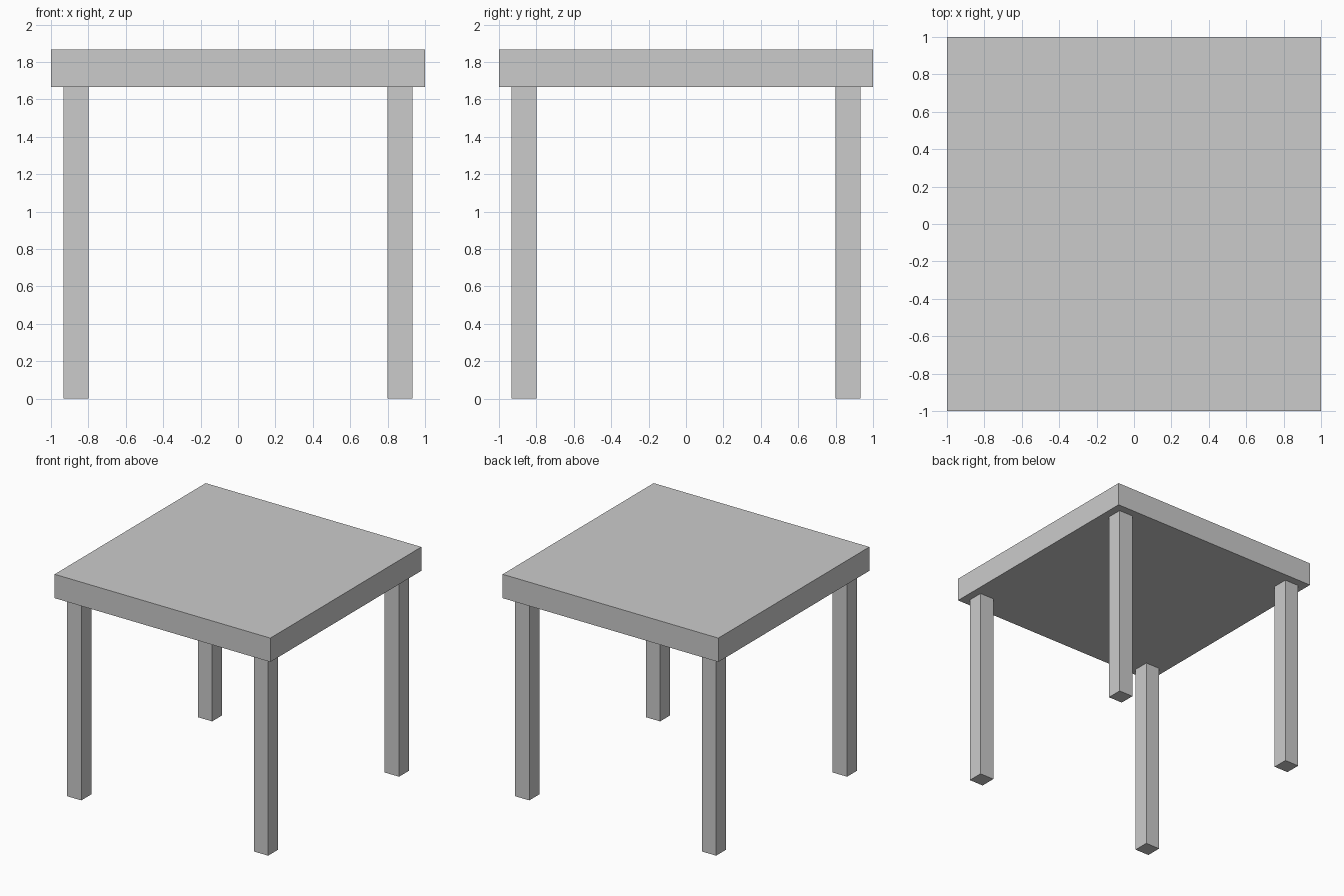
import bpy

if "Cube" in bpy.data.objects:
    bpy.data.objects.remove(bpy.data.objects["Cube"])


def box(name, x, y, z):
    """Axis-aligned box from (min, max) ranges."""
    bpy.ops.mesh.primitive_cube_add(size=1, location=[(a + b) / 2 for a, b in (x, y, z)])
    obj = bpy.context.object
    obj.name = name
    obj.scale = [b - a for a, b in (x, y, z)]
    bpy.ops.object.transform_apply(location=False, rotation=False, scale=True)
    return obj


LEG_HEIGHT = 1.667
LEG_INNER, LEG_OUTER = 0.8, 0.933

# Thick square tabletop
box("tabletop", (-1, 1), (-1, 1), (LEG_HEIGHT, LEG_HEIGHT + 0.2))

# Four square legs, set in slightly from the corners
for side_y, depth in ((-1, "front"), (1, "back")):
    for side_x, side in ((-1, "left"), (1, "right")):
        xs = sorted((side_x * LEG_INNER, side_x * LEG_OUTER))
        ys = sorted((side_y * LEG_INNER, side_y * LEG_OUTER))
        box(f"{depth}_{side}_leg", xs, ys, (0, LEG_HEIGHT))
